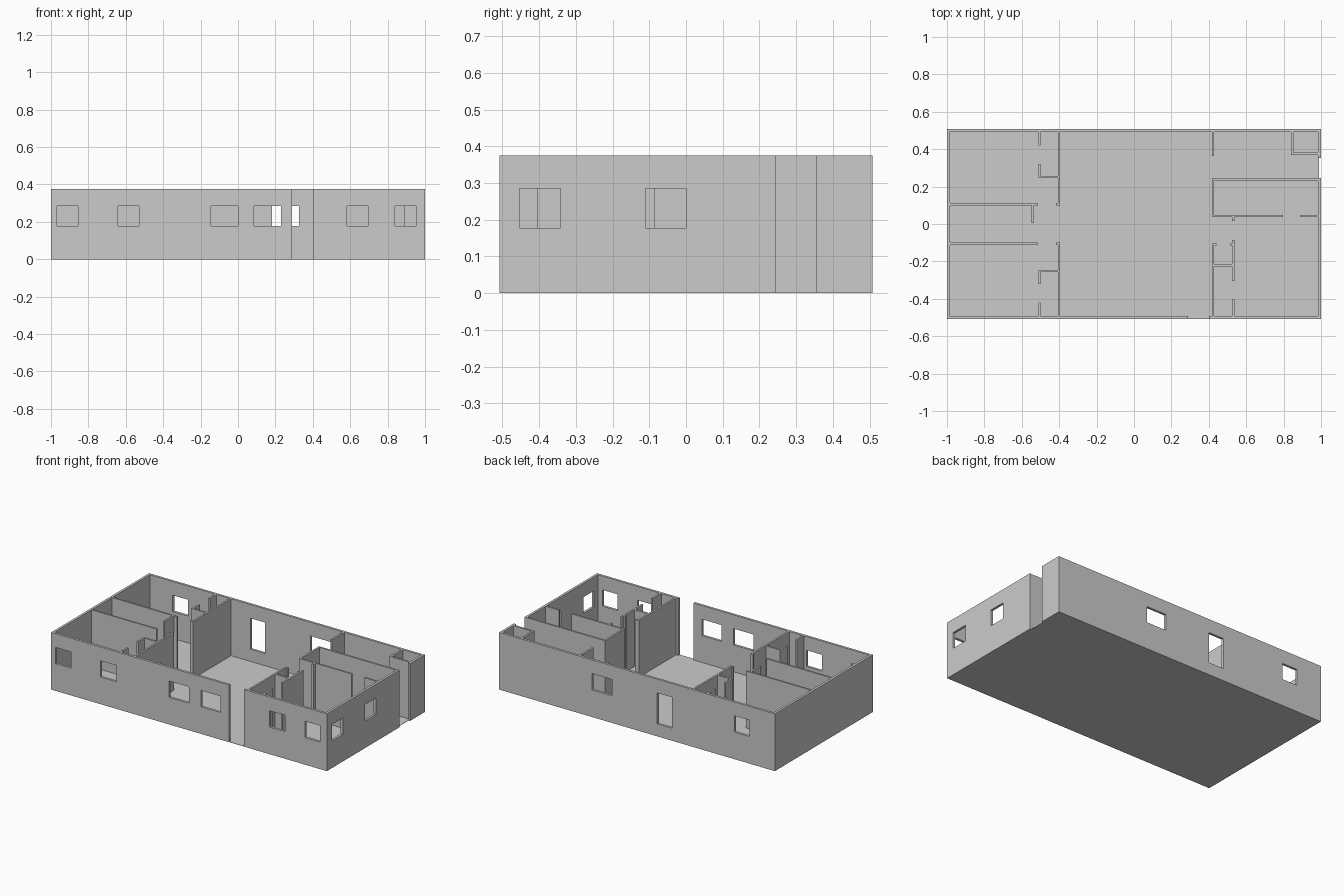
import bpy, bmesh
from mathutils import Vector

if "Cube" in bpy.data.objects:
    bpy.data.objects.remove(bpy.data.objects["Cube"])

H = 0.375            # wall height
X, Y = 1.0, 0.508    # outer half sizes
T = 0.016            # outer wall thickness
Z0, Z1 = 0.178, 0.285  # window sill and head


def boxes(name, parts):
    """One object made of boxes given as (x0, x1, y0, y1, z0, z1)."""
    bm = bmesh.new()
    for x0, x1, y0, y1, z0, z1 in parts:
        verts = bmesh.ops.create_cube(bm, size=1)["verts"]
        for v in verts:
            v.co = Vector(((x0 + x1) / 2 + v.co.x * (x1 - x0),
                           (y0 + y1) / 2 + v.co.y * (y1 - y0),
                           (z0 + z1) / 2 + v.co.z * (z1 - z0)))
    me = bpy.data.meshes.new(name)
    bm.to_mesh(me)
    bm.free()
    ob = bpy.data.objects.new(name, me)
    bpy.context.collection.objects.link(ob)
    return ob


def cut_wall(name, parts, holes):
    """Wall boxes with window holes cut out."""
    wall = boxes(name, [p + (0, H) for p in parts])
    cutter = boxes(name + "_cutter", holes)
    cutter.hide_render = True
    mod = wall.modifiers.new("windows", "BOOLEAN")
    mod.operation, mod.solver, mod.object = "DIFFERENCE", "EXACT", cutter
    bpy.context.view_layer.objects.active = wall
    bpy.ops.object.modifier_apply(modifier=mod.name)
    bpy.data.objects.remove(cutter)


def partitions(name, parts):
    boxes(name, [p + (0, H) for p in parts])


# floor
boxes("floor", [(-0.99, 0.99, -Y + 0.001, Y - 0.001, 0, 0.002)])

# front wall with full-height entrance gap and six windows
front_x = [(-0.968, -0.856), (-0.642, -0.529), (-0.144, 0.0),
           (0.086, 0.23), (0.583, 0.695), (0.84, 0.952)]
cut_wall("front_wall",
         [(-X, 0.289, -Y, -Y + T), (0.401, X, -Y, -Y + T)],
         [(a, b, -Y - 0.02, -Y + 0.04, Z0, Z1) for a, b in front_x])

# back wall with two windows and one tall window
back = [(-0.818, -0.706, Z0), (-0.255, -0.147, 0.082), (0.182, 0.327, Z0)]
cut_wall("back_wall", [(-X, X, Y - T, Y)],
         [(a, b, Y - 0.04, Y + 0.02, z, Z1) for a, b, z in back])

# right wall with side entrance gap and two windows
cut_wall("right_wall",
         [(X - T, X, -Y + T, 0.245), (X - T, X, 0.354, Y - T)],
         [(X - 0.04, X + 0.02, a, b, Z0, Z1)
          for a, b in [(-0.454, -0.342), (-0.111, 0.0)]])

# solid left wall
partitions("left_wall", [(-X, -X + T, -Y + T, Y - T)])

I = Y - T   # inner face of front and back walls

# left bedrooms and closets, mirrored front to back
left = [(-0.407, -0.395, 0.1, I),          # living room side
        (-0.417, -0.407, 0.1, 0.111),      # door jamb
        (-0.984, -0.513, 0.1, 0.111),      # bedroom wall
        (-0.511, -0.499, 0.42, I),         # closet front, outer
        (-0.511, -0.499, 0.245, 0.32),     # closet front, inner
        (-0.499, -0.407, 0.245, 0.257)]    # closet side
partitions("left_back_partitions", left)
partitions("left_front_partitions", [(a, b, -d, -c) for a, b, c, d in left])
partitions("left_hall_stub", [(-0.547, -0.535, 0.005, 0.1)])

# right back rooms
partitions("right_back_partitions", [
    (0.416, 0.428, 0.363, I),
    (0.416, 0.984, 0.233, 0.245),
    (0.416, 0.428, 0.037, 0.233),
    (0.428, 0.797, 0.037, 0.049),
    (0.888, 0.984, 0.037, 0.049),
    (0.524, 0.536, 0.015, 0.037),
    (0.84, 0.852, 0.37, I),
    (0.852, 0.984, 0.37, 0.382)])

# right front bedroom and closets
partitions("right_front_partitions", [
    (0.416, 0.428, -I, -0.105),
    (0.428, 0.442, -0.116, -0.105),
    (0.513, 0.524, -0.116, -0.105),
    (0.428, 0.524, -0.226, -0.214),
    (0.524, 0.536, -0.305, -0.085),
    (0.524, 0.536, -I, -0.403)])
